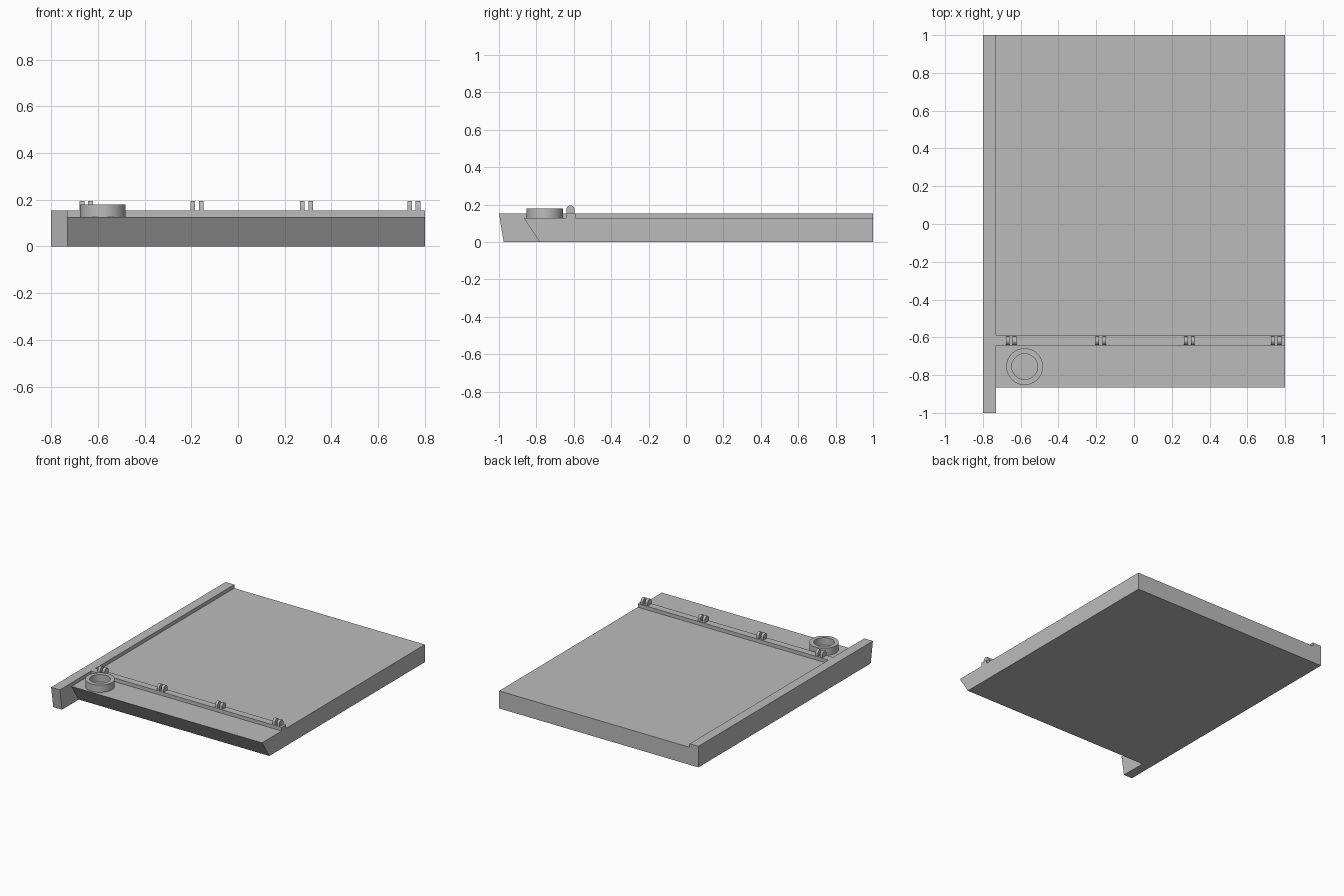
import bpy
import bmesh
import math

cube = bpy.data.objects.get("Cube")
if cube:
    bpy.data.objects.remove(cube, do_unlink=True)

# Single plain grey
grey = bpy.data.materials.new("plain_grey")
grey.use_nodes = True
colour = (0.5, 0.5, 0.5, 1)
grey.diffuse_color = colour
grey.node_tree.nodes["Principled BSDF"].inputs["Base Color"].default_value = colour


def finish(name, bm, smooth=False):
    bmesh.ops.recalc_face_normals(bm, faces=bm.faces)
    mesh = bpy.data.meshes.new(name)
    bm.to_mesh(mesh)
    bm.free()
    mesh.materials.append(grey)
    obj = bpy.data.objects.new(name, mesh)
    bpy.context.collection.objects.link(obj)
    if smooth:
        bpy.ops.object.select_all(action='DESELECT')
        obj.select_set(True)
        bpy.context.view_layer.objects.active = obj
        bpy.ops.object.shade_smooth_by_angle(angle=math.radians(35))
    return obj


def extrude_profile(name, profile, x0, x1, smooth=False):
    """Extrude a side profile of (y, z) points along x."""
    bm = bmesh.new()
    face = bm.faces.new([bm.verts.new((x0, y, z)) for y, z in profile])
    result = bmesh.ops.extrude_face_region(bm, geom=[face])
    moved = [v for v in result["geom"] if isinstance(v, bmesh.types.BMVert)]
    bmesh.ops.translate(bm, verts=moved, vec=(x1 - x0, 0, 0))
    return finish(name, bm, smooth)


DECK = 0.127
RAIL = 0.153
INNER = -0.73

# Main slab with undercut front, and the taller side rail
extrude_profile("deck_slab", [(-0.783, 0), (-0.866, DECK), (1, DECK), (1, 0)], INNER, 0.8)
extrude_profile("side_rail", [(-0.975, 0), (-1, RAIL), (1, RAIL), (1, 0)], -0.8, INNER)

# Cross bar on the deck
extrude_profile("cross_bar", [(-0.642, DECK), (-0.642, RAIL), (-0.59, RAIL), (-0.59, DECK)],
                INNER, 0.8)

# Pairs of round-topped lugs on the bar
radius = 0.022
arc = [(-0.618 + radius * math.cos(math.pi * i / 12), 0.173 + radius * math.sin(math.pi * i / 12))
       for i in range(13)]
lug = [(-0.64, RAIL)] + [(-0.596, RAIL)] + arc
for n, centre in enumerate((-0.65, -0.176, 0.293, 0.753)):
    for side in (-1, 1):
        x = centre + side * 0.018
        extrude_profile(f"lug_{n + 1}_{'right' if side < 0 else 'left'}", lug,
                        x - 0.01, x + 0.01, True)

# Open round collar, swept from its rectangular section
bm = bmesh.new()
section = [(0.068, DECK), (0.097, DECK), (0.097, 0.18), (0.068, 0.18)]
steps = 48
rings = [[bm.verts.new((-0.579 + r * math.cos(a), -0.755 + r * math.sin(a), z)) for r, z in section]
         for a in (math.tau * i / steps for i in range(steps))]
for i in range(steps):
    here, there = rings[i], rings[(i + 1) % steps]
    for j in range(4):
        k = (j + 1) % 4
        bm.faces.new((here[j], here[k], there[k], there[j]))
finish("round_collar", bm, True)
